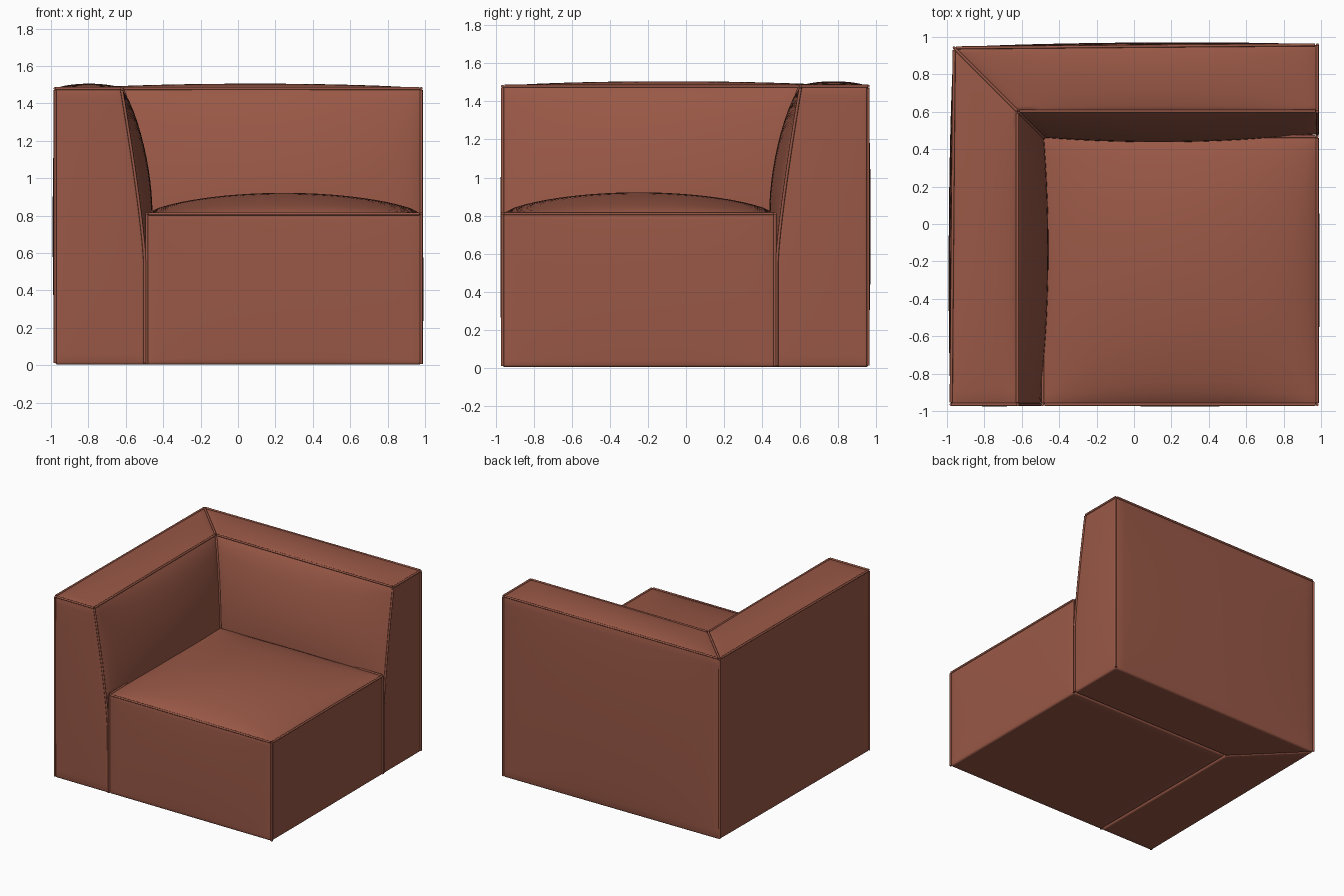
import bpy, bmesh

if "Cube" in bpy.data.objects:
    bpy.data.objects.remove(bpy.data.objects["Cube"])

leather = bpy.data.materials.new("brown leather")
leather.diffuse_color = (0.32, 0.098, 0.062, 1)
leather.use_nodes = True
leather.node_tree.nodes["Principled BSDF"].inputs["Base Color"].default_value = leather.diffuse_color


def crown(t):
    """Pillow-shaped profile: 0 at both ends, 1 in the middle."""
    t = min(max(t, 0), 1)
    return max(0, 1 - (2 * t - 1) ** 2) ** 0.7


def lerp(a, b, t):
    return a + (b - a) * t


# Shapes: each maps a unit cube (u, v, w) onto a puffed upholstery block
def seat_shape(u, v, w):
    cu, cv, cw = crown(u), crown(v), crown(w)
    x = lerp(-0.488, 0.98, u) + u * 0.012 * cv * cw
    y = lerp(-0.965, 0.468, v) - (1 - v) * 0.01 * cu * cw
    z = 0.003 + 0.807 * w + w * 0.112 * cu * cv
    return x, y, z


def side_shape(u, v, w, end=-0.965):
    # u runs from the open end to the mitre, v from outside to inside
    cu, cv, cw = crown(u), crown(v), crown(w)
    z = 0.003 + 1.477 * w + w * 0.026 * cu * cv
    t = min(max((z - 0.56) / 0.92, 0), 1)
    inner = -0.498 - 0.125 * t ** 1.25 + 0.077 * crown(0.85 * u) * crown(t)
    outer = lerp(-0.978, -0.962, u) - 0.02 * cu * cw
    x = lerp(outer, inner, v)
    y = lerp(end, -x - 0.02, u) - (1 - u) * 0.01 * cv * cw
    return x, y, z


def back_shape(u, v, w):
    # the arm mirrored across the mitre line
    x, y, z = side_shape(u, v, w, -1.0)
    return -y - 0.02, -x - 0.02, z


def block(name, shape):
    bm = bmesh.new()
    bmesh.ops.create_cube(bm, size=1)
    bmesh.ops.subdivide_edges(bm, edges=bm.edges[:], cuts=23, use_grid_fill=True)
    weight = bm.edges.layers.float.new("bevel_weight_edge")
    for e in bm.edges:
        a, b = (p.co for p in e.verts)
        shared = sum(abs(a[i]) > 0.499 and abs(a[i] - b[i]) < 1e-4 for i in range(3))
        e[weight] = 1.0 if shared == 2 else 0.0
    for p in bm.verts:
        p.co = shape(*(min(max(c + 0.5, 0), 1) for c in p.co))
    bmesh.ops.recalc_face_normals(bm, faces=bm.faces[:])
    me = bpy.data.meshes.new(name)
    bm.to_mesh(me)
    bm.free()
    for f in me.polygons:
        f.use_smooth = True
    me.materials.append(leather)
    ob = bpy.data.objects.new(name, me)
    bpy.context.collection.objects.link(ob)
    bev = ob.modifiers.new("rounded edges", 'BEVEL')
    bev.limit_method = 'WEIGHT'
    bev.width = 0.014
    bev.segments = 3


def piping(name, shape, seams):
    """Thin cords along block edges; None marks the running coordinate."""
    cu = bpy.data.curves.new(name, 'CURVE')
    cu.dimensions = '3D'
    cu.bevel_depth = 0.008
    cu.bevel_resolution = 2
    cu.use_fill_caps = True
    cu.materials.append(leather)
    n = 24
    for seam in seams:
        sp = cu.splines.new('POLY')
        sp.points.add(n)
        for i, p in enumerate(sp.points):
            t = lerp(0.006, 0.994, i / n)
            p.co = (*shape(*(t if c is None else c for c in seam)), 1)
    ob = bpy.data.objects.new(name, cu)
    bpy.context.collection.objects.link(ob)
    bpy.ops.object.select_all(action='DESELECT')
    ob.select_set(True)
    bpy.context.view_layer.objects.active = ob
    bpy.ops.object.convert(target='MESH')
    bpy.ops.object.shade_smooth()


# Seat, with cords on the top outline and upright corners
block("seat", seat_shape)
piping("seat_piping", seat_shape, [
    (None, 0, 1), (None, 1, 1), (0, None, 1), (1, None, 1),
    (0, 0, None), (1, 0, None), (1, 1, None)])

# Left arm and back, mitred together at the corner
side_seams = [(0, 0, None), (0, 1, None), (0, None, 1), (None, 0, 1),
              (None, 1, 1), (1, None, 1), (1, 0, None), (1, 1, None)]
for label, shape in (("left_arm", side_shape), ("backrest", back_shape)):
    block(label, shape)
    piping(label + "_piping", shape, side_seams)
